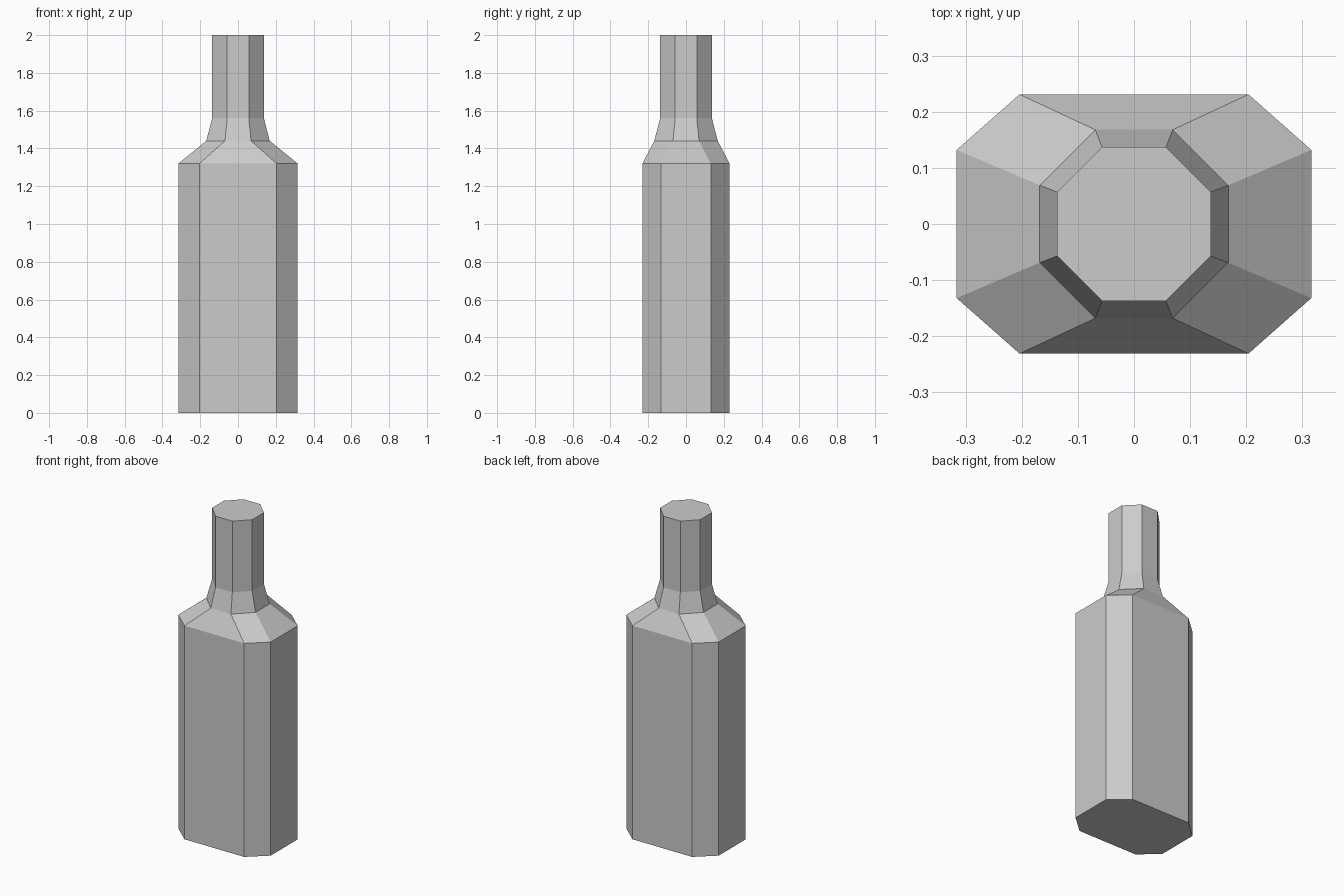
import bpy
import bmesh

if "Cube" in bpy.data.objects:
    bpy.data.objects.remove(bpy.data.objects["Cube"])


def octagon(bm, z, half_x, half_y, flat_x, flat_y):
    """Ring of eight vertices: a rectangle with chamfered corners."""
    quarter = [(half_x, flat_y), (flat_x, half_y)]
    pts = (quarter
           + [(-x, y) for x, y in reversed(quarter)]
           + [(-x, -y) for x, y in quarter]
           + [(x, -y) for x, y in reversed(quarter)])
    return [bm.verts.new((x, y, z)) for x, y in pts]


# Cross-sections from base to mouth: z, half width, half depth, flat half lengths
sections = [
    (0.00, 0.316, 0.231, 0.204, 0.132),   # base
    (1.32, 0.316, 0.231, 0.204, 0.132),   # body top
    (1.44, 0.168, 0.168, 0.069, 0.069),   # shoulder
    (1.56, 0.137, 0.137, 0.057, 0.057),   # neck bottom
    (2.00, 0.137, 0.137, 0.057, 0.057),   # mouth
]

bm = bmesh.new()
rings = [octagon(bm, *s) for s in sections]

# Side walls
for low, high in zip(rings, rings[1:]):
    for i in range(8):
        j = (i + 1) % 8
        bm.faces.new((low[i], low[j], high[j], high[i]))

# Closed base and top
bm.faces.new(list(reversed(rings[0])))
bm.faces.new(rings[-1])
bmesh.ops.recalc_face_normals(bm, faces=bm.faces)

mesh = bpy.data.meshes.new("bottle")
bm.to_mesh(mesh)
bm.free()
bottle = bpy.data.objects.new("bottle", mesh)
bpy.context.collection.objects.link(bottle)
